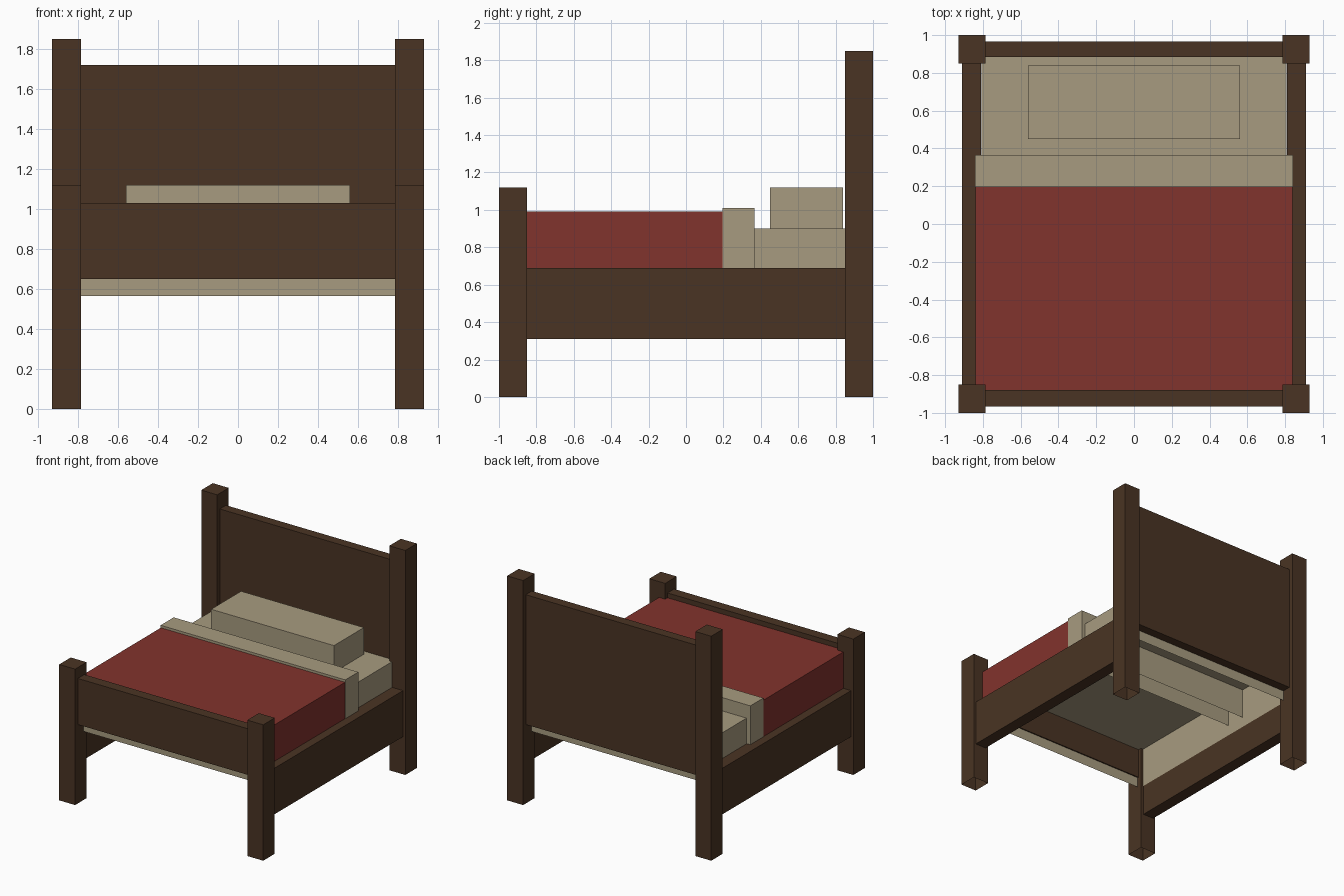
import bpy
import bmesh
from mathutils import Vector

cube = bpy.data.objects.get("Cube")
if cube:
    bpy.data.objects.remove(cube, do_unlink=True)


def make_material(name, colour):
    mat = bpy.data.materials.new(name)
    mat.use_nodes = True
    mat.diffuse_color = (*colour, 1)
    bsdf = next(n for n in mat.node_tree.nodes if n.type == 'BSDF_PRINCIPLED')
    bsdf.inputs["Base Color"].default_value = (*colour, 1)
    bsdf.inputs["Roughness"].default_value = 0.9
    return mat


wood = make_material("dark wood", (0.068, 0.034, 0.017))
linen = make_material("beige linen", (0.39, 0.33, 0.215))
red = make_material("red blanket", (0.222, 0.033, 0.026))

DOWN = Vector((0, 0, -1))
BACK = Vector((0, 1, 0))


def box(name, mat, x, y, z, open_sides=()):
    """Box between (min, max) pairs, leaving out faces along open_sides."""
    low, high = (Vector(c) for c in zip(x, y, z))
    bm = bmesh.new()
    bmesh.ops.create_cube(bm, size=1)
    for v in bm.verts:
        v.co = (low + high) / 2 + v.co * (high - low)
    bm.normal_update()
    gone = [f for f in bm.faces if any(f.normal.dot(d) > 0.9 for d in open_sides)]
    bmesh.ops.delete(bm, geom=gone, context='FACES')
    mesh = bpy.data.meshes.new(name)
    bm.to_mesh(mesh)
    bm.free()
    mesh.materials.append(mat)
    obj = bpy.data.objects.new(name, mesh)
    bpy.context.collection.objects.link(obj)
    return obj


# Posts with hollow feet, and side rails
for side, s in (("left", 1), ("right", -1)):
    post_x = sorted((s * 0.785, s * 0.93))
    box(f"front_post_{side}", wood, post_x, (-1, -0.85), (0, 1.12), [DOWN])
    box(f"back_post_{side}", wood, post_x, (0.85, 1), (0, 1.85), [DOWN])
    box(f"side_rail_{side}", wood, sorted((s * 0.81, s * 0.91)), (-0.86, 0.86), (0.31, 0.69))

# End boards
box("headboard", wood, (-0.8, 0.8), (0.885, 0.965), (0.65, 1.72))
box("footboard", wood, (-0.8, 0.8), (-0.965, -0.88), (0.65, 1.03))

# Bedding, open underneath
box("mattress", linen, (-0.808, 0.808), (-0.89, 0.89), (0.565, 0.9), [DOWN])
box("blanket", red, (-0.84, 0.84), (-0.89, 0.195), (0.65, 0.99), [DOWN, BACK])
box("folded_sheet", linen, (-0.842, 0.842), (0.195, 0.365), (0.65, 1.01), [DOWN])
box("pillow", linen, (-0.56, 0.56), (0.45, 0.84), (0.9, 1.12), [DOWN])
